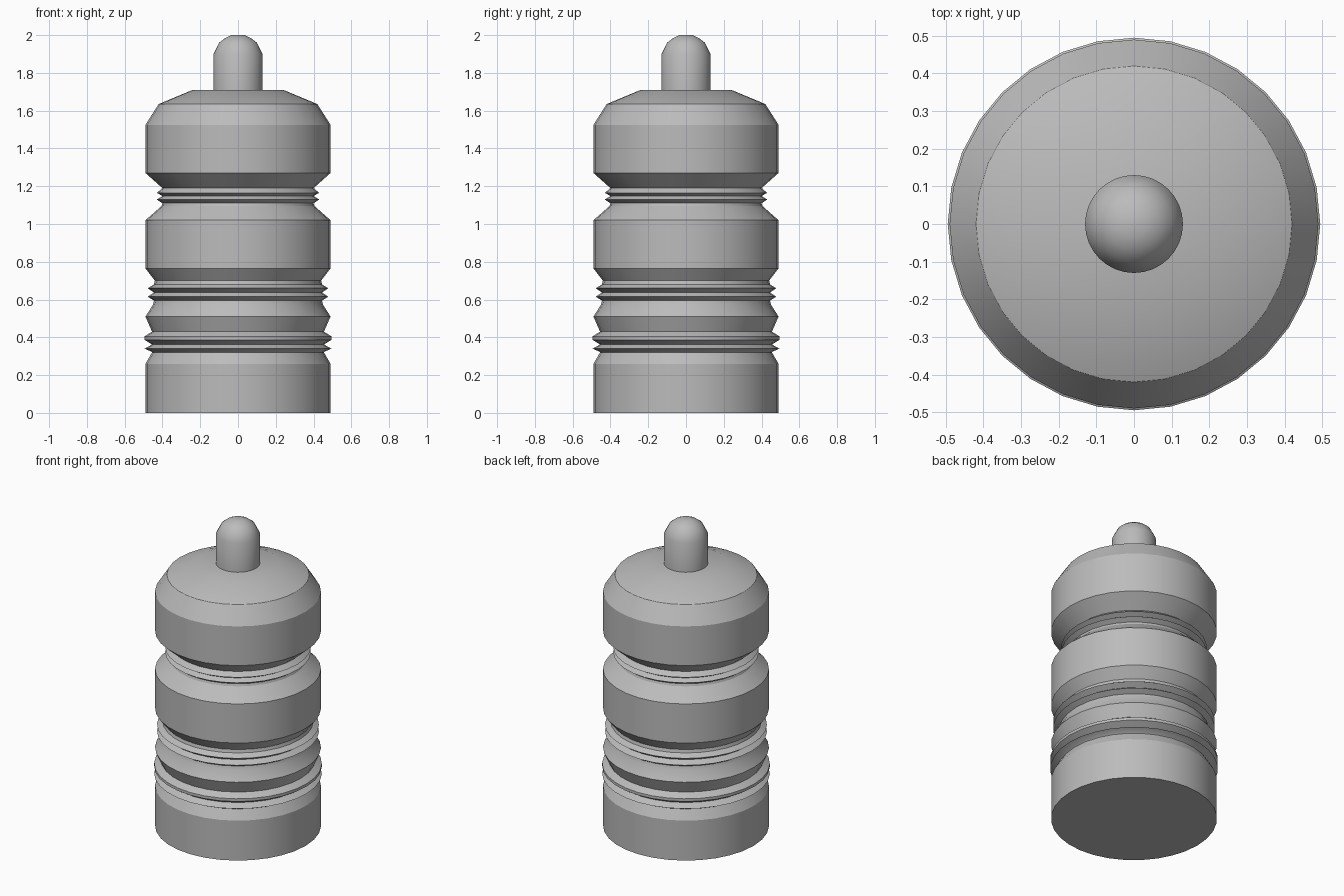
import bpy, bmesh, math

if "Cube" in bpy.data.objects:
    bpy.data.objects.remove(bpy.data.objects["Cube"])

grey = bpy.data.materials.new("plain_grey")
grey.diffuse_color = (0.5, 0.5, 0.5, 1)
grey.use_nodes = True
grey.node_tree.nodes["Principled BSDF"].inputs["Base Color"].default_value = grey.diffuse_color


def lathe(name, profile, sides=32, angle=30):
    """Revolve (radius, height) points round z and close both ends."""
    bm = bmesh.new()
    rings = [[bm.verts.new((r * math.cos(2 * math.pi * i / sides),
                            r * math.sin(2 * math.pi * i / sides), z))
              for i in range(sides)] for r, z in profile]
    for a, b in zip(rings, rings[1:]):
        for i in range(sides):
            j = (i + 1) % sides
            bm.faces.new((a[i], a[j], b[j], b[i]))
    bm.faces.new(rings[0][::-1])
    bm.faces.new(rings[-1])
    mesh = bpy.data.meshes.new(name)
    bm.to_mesh(mesh)
    bm.free()
    mesh.materials.append(grey)
    ob = bpy.data.objects.new(name, mesh)
    bpy.context.collection.objects.link(ob)
    bpy.ops.object.select_all(action='DESELECT')
    ob.select_set(True)
    bpy.context.view_layer.objects.active = ob
    bpy.ops.object.shade_smooth_by_angle(angle=math.radians(angle))
    return ob


# Body: base, lower grooves, middle band, upper groove, shoulder
lathe("body", [
    (0.49, 0), (0.49, 0.26), (0.455, 0.32),
    (0.46, 0.325), (0.495, 0.34), (0.455, 0.362), (0.495, 0.387),
    (0.495, 0.405), (0.455, 0.43),
    (0.49, 0.51), (0.45, 0.573),
    (0.445, 0.595), (0.478, 0.615), (0.445, 0.637), (0.478, 0.66),
    (0.445, 0.68), (0.44, 0.70),
    (0.49, 0.765), (0.49, 1.02), (0.405, 1.095),
    (0.40, 1.11), (0.43, 1.13), (0.40, 1.148), (0.43, 1.165), (0.40, 1.19),
    (0.49, 1.27), (0.49, 1.525), (0.42, 1.635), (0.24, 1.71)])

# Rounded pin on top
lathe("top_pin", [(0.13, 1.69), (0.13, 1.90), (0.10, 1.96), (0.07, 1.983),
                  (0.035, 2.0)], angle=50)
